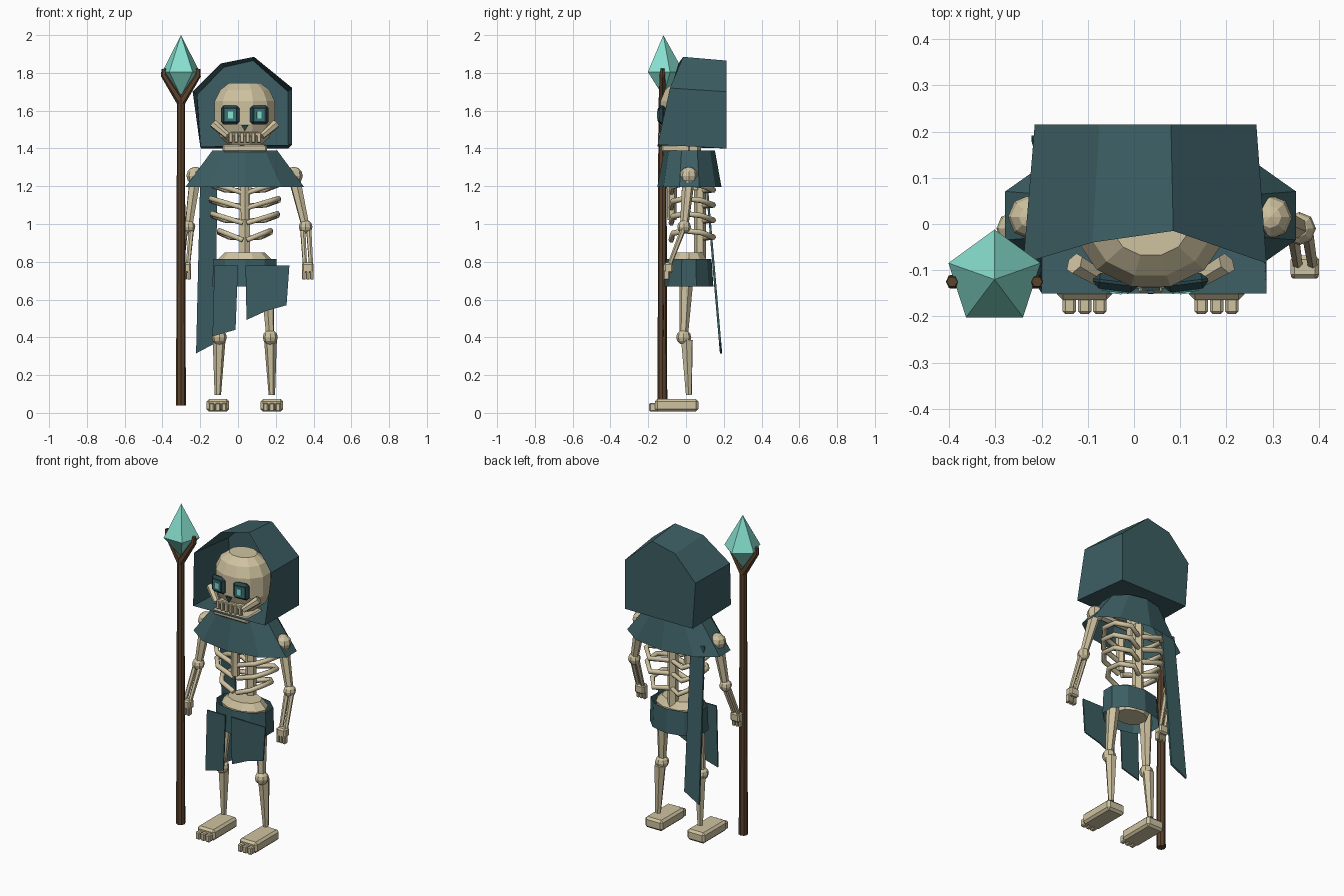
import bpy, bmesh, math
from mathutils import Vector, Matrix

if "Cube" in bpy.data.objects:
    bpy.data.objects.remove(bpy.data.objects["Cube"])

CX = 0.036  # body centre line


def material(name, rgb):
    m = bpy.data.materials.new(name)
    m.use_nodes = True
    m.diffuse_color = (*rgb, 1)
    m.node_tree.nodes["Principled BSDF"].inputs["Base Color"].default_value = (*rgb, 1)
    return m


BONE = material("bone", (0.62, 0.54, 0.35))
CLOTH = material("teal cloth", (0.045, 0.112, 0.125))
WOOD = material("wood", (0.105, 0.055, 0.026))
CRYSTAL = material("crystal", (0.24, 0.74, 0.62))
SOCKET = material("dark socket", (0.022, 0.06, 0.07))
IRIS = material("iris", (0.04, 0.17, 0.19))


def finish(bm, name, mat):
    bmesh.ops.recalc_face_normals(bm, faces=bm.faces)
    mesh = bpy.data.meshes.new(name)
    bm.to_mesh(mesh)
    bm.free()
    mesh.materials.append(mat)
    ob = bpy.data.objects.new(name, mesh)
    bpy.context.collection.objects.link(ob)
    return ob


def rod(name, a, b, r1, r2, mat=BONE, sides=6):
    a, b = Vector(a), Vector(b)
    bm = bmesh.new()
    turn = (b - a).to_track_quat('Z', 'Y').to_matrix().to_4x4()
    bmesh.ops.create_cone(bm, cap_ends=True, segments=sides, radius1=r1, radius2=r2,
                          depth=(b - a).length, matrix=Matrix.Translation((a + b) / 2) @ turn)
    return finish(bm, name, mat)


def ball(name, p, r):
    bm = bmesh.new()
    bmesh.ops.create_uvsphere(bm, u_segments=8, v_segments=6, radius=r,
                              matrix=Matrix.Translation(p))
    return finish(bm, name, BONE)


def box(name, p, size, mat=BONE, bevel=0.0, rot=(0, 'Z')):
    bm = bmesh.new()
    bmesh.ops.create_cube(bm, size=1, matrix=Matrix.Diagonal((*size, 1)))
    if bevel:
        bmesh.ops.bevel(bm, geom=bm.edges[:], offset=bevel, segments=1, affect='EDGES')
    bm.transform(Matrix.Translation(p) @ Matrix.Rotation(rot[0], 4, rot[1]))
    return finish(bm, name, mat)


def bridge(bm, rings):
    n = len(rings[0])
    for lo, hi in zip(rings, rings[1:]):
        for i in range(n):
            bm.faces.new((lo[i], lo[(i + 1) % n], hi[(i + 1) % n], hi[i]))


def lathe(name, profile, mat, sides, cy, start=0.0, capped=True):
    """Stack of elliptical rings given as (z, rx, ry)."""
    bm = bmesh.new()
    rings = []
    for z, rx, ry in profile:
        angles = [start + math.tau * i / sides for i in range(sides)]
        rings.append([bm.verts.new((CX + rx * math.cos(t), cy + ry * math.sin(t), z))
                      for t in angles])
    bridge(bm, rings)
    if capped:
        bm.faces.new(rings[0])
        bm.faces.new(rings[-1])
    return finish(bm, name, mat)


def plate(name, outline, mat, y_of, thick):
    """Thin panel from an (x, z) outline, with depth set by height."""
    bm = bmesh.new()
    rings = [[bm.verts.new((x, y_of(z) + s * thick / 2, z)) for x, z in outline] for s in (-1, 1)]
    bridge(bm, rings)
    bm.faces.new(rings[0])
    bm.faces.new(rings[1])
    return finish(bm, name, mat)


def tube(name, points, r):
    cu = bpy.data.curves.new(name, 'CURVE')
    cu.dimensions = '3D'
    cu.bevel_depth, cu.bevel_resolution, cu.use_fill_caps = r, 1, True
    sp = cu.splines.new('POLY')
    sp.points.add(len(points) - 1)
    for pt, co in zip(sp.points, points):
        pt.co = (*co, 1)
    cu.materials.append(BONE)
    ob = bpy.data.objects.new(name, cu)
    bpy.context.collection.objects.link(ob)


# Hood: faceted shell, open at the face
front = [(-.2, -.15, 1.41), (-.24, -.085, 1.7), (-.09, -.04, 1.85),
         (.085, -.015, 1.885), (.287, -.085, 1.72), (.287, -.15, 1.42)]
back = [(-.195, 1.4), (-.215, 1.685), (-.075, 1.83), (.08, 1.865), (.265, 1.7), (.265, 1.4)]
bm = bmesh.new()
rim = [bm.verts.new(p) for p in front]
rear = [bm.verts.new((x, .215, z)) for x, z in back]
bridge(bm, [rim, rear])
bm.faces.new(rear)
finish(bm, "hood", CLOTH)

# Shoulder cape, belt and hanging cloth
lathe("cape", [(1.195, .331, .17), (1.39, .18, .135)], CLOTH, 10, .018, math.pi / 10, False)
lathe("belt", [(.67, .18, .13), (.815, .176, .12)], CLOTH, 10, .015, math.pi / 10, False)
plate("front_cloth_right", [(-.125, .78), (0, .78), (-.013, .44), (-.135, .405)],
      CLOTH, lambda z: -.12, .008)
plate("front_cloth_left", [(.04, .78), (.272, .78), (.257, .57), (.15, .54), (.045, .492)],
      CLOTH, lambda z: -.12, .008)
plate("back_cloth", [(-.2, 1.25), (-.11, 1.25), (-.118, .37), (-.222, .315)],
      CLOTH, lambda z: .185 - (z - .32) * .085, .012)

# Skull, jaw and teeth
lathe("skull", [(1.42, .09, .09), (1.46, .135, .115), (1.53, .165, .14), (1.65, .165, .14),
                (1.71, .135, .115), (1.747, .085, .07)], BONE, 12, .0, math.pi / 12)
box("jaw", (CX, -.055, 1.402), (.235, .15, .04), BONE, .008)
box("upper_jaw", (CX, -.115, 1.475), (.16, .05, .025), BONE, .006)
for i in range(6):
    off = (i - 2.5) * .03
    box("tooth", (CX + off, -.14 + abs(off) * .12, 1.457), (.022, .022, .055), BONE, .004)
rod("neck", (CX, .04, 1.18), (CX, .04, 1.44), .04, .04)

# Face: sockets with glowing eyes, cheeks and nose
for s, side in ((1, "left"), (-1, "right")):
    x = CX + s * .076
    rot = (s * .12, 'Z')
    box(side + "_eye_socket", (x, -.127, 1.577), (.098, .034, .1), SOCKET, .014, rot)
    box(side + "_iris", (x, -.144, 1.577), (.058, .008, .066), IRIS, 0, rot)
    box(side + "_pupil", (x, -.148, 1.577), (.026, .006, .036), CRYSTAL, 0, rot)
    rod(side + "_cheek", (CX + s * .165, -.085, 1.53), (CX + s * .09, -.13, 1.465), .024, .018)
plate("nose", [(CX - .02, 1.525), (CX + .02, 1.525), (CX, 1.49)], SOCKET, lambda z: -.14, .008)

# Spine, breastbone, ribs and pelvis
rod("spine", (CX, .075, .8), (CX, .075, 1.25), .032, .032)
rod("breastbone", (CX, -.075, 1.02), (CX, -.075, 1.25), .024, .028)
for z, w in ((1.165, .17), (1.085, .178), (1.005, .172), (.915, .135)):
    for s in (-1, 1):
        tube("rib", [(CX + s * x, y, z + dz) for x, y, dz in (
            (.01, -.078, 0), (w * .72, -.07, .035), (w, -.01, .05), (w, .08, .04),
            (w * .62, .145, .015), (.0, .085, .01))], .015)
lathe("pelvis", [(.69, .1, .08), (.81, .145, .1), (.85, .105, .075)], BONE, 10, .015)

# Legs and feet
for s, side in ((1, "left"), (-1, "right")):
    x = CX + s * .143
    knee = (CX + s * .135, -.012, .4)
    rod(side + "_thigh", (CX + s * .115, .005, .76), knee, .04, .022)
    ball(side + "_knee", knee, .04)
    rod(side + "_shin", (x, .015, .095), (CX + s * .136, .005, .385), .017, .034)
    box(side + "_foot", (x, -.05, .04), (.12, .23, .066), BONE, .013)
    for i in (-1, 0, 1):
        box(side + "_toe", (x + i * .033, -.17, .03), (.029, .05, .046), BONE, .006)

# Arms and hands
arms = {"left": ((.295, .015, 1.255), (.358, -.01, .985), (.37, -.085, .79)),
        "right": ((-.225, .015, 1.255), (-.262, -.01, .985), (-.28, -.085, .79))}
for side, (shoulder, elbow, wrist) in arms.items():
    ball(side + "_shoulder", shoulder, .048)
    rod(side + "_upper_arm", shoulder, elbow, .034, .022)
    ball(side + "_elbow", elbow, .036)
    for o in (-.016, .016):
        rod(side + "_forearm_bone", (elbow[0] + o, elbow[1], elbow[2]),
            (wrist[0] + o, wrist[1], wrist[2]), .015, .012)
    x, y, z = wrist
    box(side + "_palm", (x, y - .008, z - .022), (.062, .05, .055), BONE, .009)
    for i in (-1, 0, 1):
        box(side + "_finger", (x + i * .021, y - .018, z - .06), (.018, .03, .05), BONE, .004)
rod("collarbone", arms["left"][0], arms["right"][0], .022, .022)

# Staff with two prongs around a crystal
SX, SY = -.302, -.125
rod("staff", (SX, SY, .038), (SX, SY, 1.67), .026, .021, WOOD, 8)
for s in (-1, 1):
    rod("prong", (SX, SY, 1.645), (SX + s * .092, SY, 1.79), .023, .016, WOOD)
    rod("prong_tip", (SX + s * .088, SY, 1.78), (SX + s * .092, SY, 1.822), .017, .012, WOOD)
bm = bmesh.new()
ring = [bm.verts.new((SX + .105 * math.cos(t), -.117 + .105 * math.sin(t), 1.805))
        for t in (math.pi / 2 + math.tau * i / 5 for i in range(5))]
for tip_z in (1.675, 2.0):
    tip = bm.verts.new((SX, -.12, tip_z))
    for i in range(5):
        bm.faces.new((ring[i], ring[(i + 1) % 5], tip))
finish(bm, "crystal", CRYSTAL)
